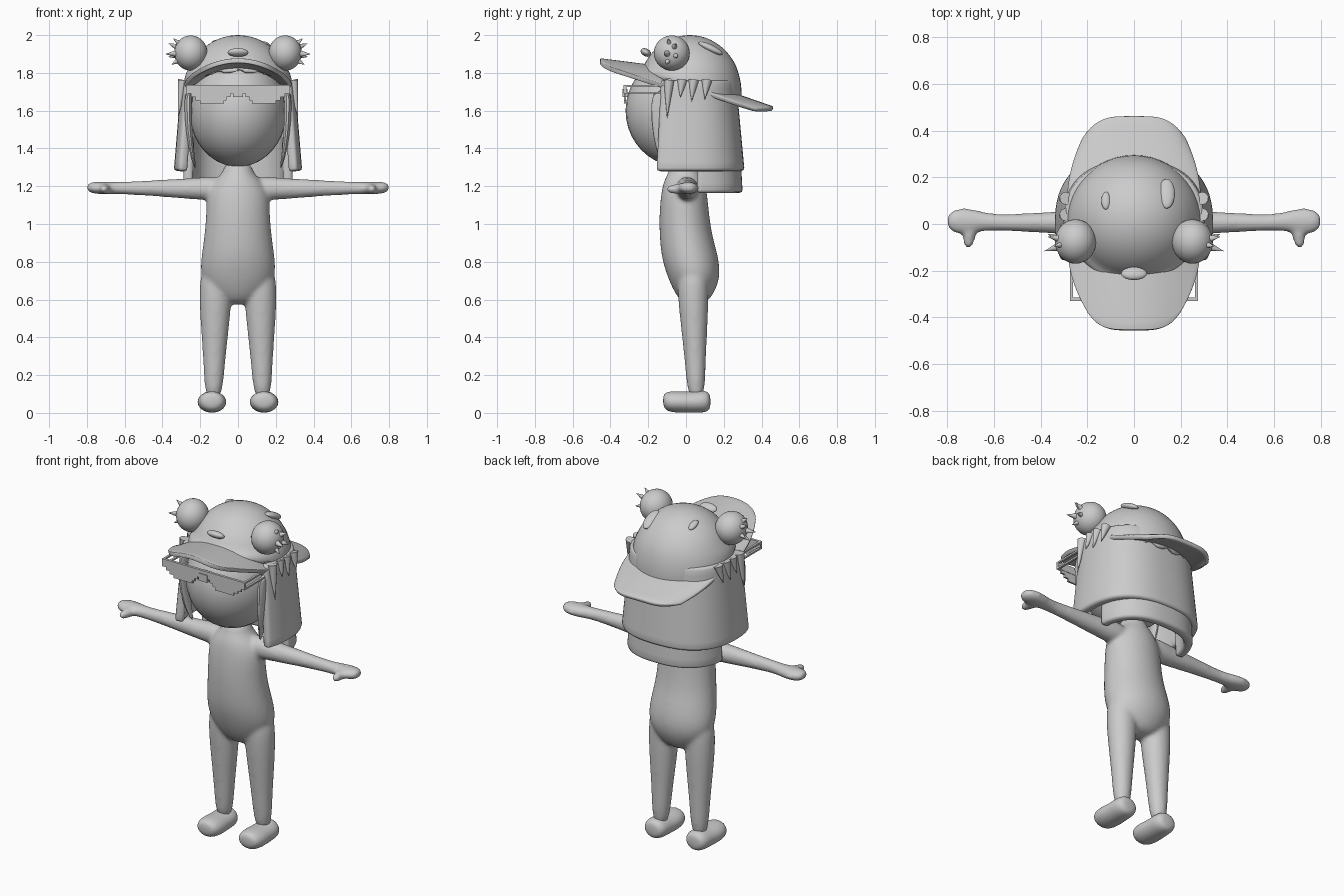
import bpy, bmesh, math
from mathutils import Vector

if "Cube" in bpy.data.objects:
    bpy.data.objects.remove(bpy.data.objects["Cube"], do_unlink=True)

GREY = (0.6, 0.6, 0.6, 1)
mat = bpy.data.materials.new("plain grey")
mat.use_nodes = True
mat.diffuse_color = GREY
mat.node_tree.nodes["Principled BSDF"].inputs["Base Color"].default_value = GREY


def finish(name, bm, smooth=True):
    bmesh.ops.recalc_face_normals(bm, faces=bm.faces)
    me = bpy.data.meshes.new(name)
    bm.to_mesh(me)
    bm.free()
    me.materials.append(mat)
    ob = bpy.data.objects.new(name, me)
    bpy.context.collection.objects.link(ob)
    if smooth:
        bpy.ops.object.select_all(action='DESELECT')
        ob.select_set(True)
        bpy.context.view_layer.objects.active = ob
        bpy.ops.object.shade_smooth_by_angle(angle=math.radians(50))
    return ob


def subsurf(ob, levels=2):
    m = ob.modifiers.new("subsurf", 'SUBSURF')
    m.levels = m.render_levels = levels


def loft(bm, rings, axis, sides=16):
    """Closed tube through rings of (centre, first radius, second radius) across an axis."""
    i, j = {'x': (1, 2), 'y': (0, 2), 'z': (0, 1)}[axis]
    prev = first = None
    for centre, ra, rb in rings:
        loop = []
        for k in range(sides):
            a = math.tau * k / sides
            p = Vector(centre)
            p[i] += ra * math.cos(a)
            p[j] += rb * math.sin(a)
            loop.append(bm.verts.new(p))
        if prev:
            for k in range(sides):
                n = (k + 1) % sides
                bm.faces.new((prev[k], prev[n], loop[n], loop[k]))
        first = first or loop
        prev = loop
    bm.faces.new(first)
    bm.faces.new(prev)


def ellipsoid(name, centre, radii, turn=0):
    bm = bmesh.new()
    bmesh.ops.create_uvsphere(bm, u_segments=32, v_segments=20, radius=1)
    ob = finish(name, bm)
    ob.location, ob.scale, ob.rotation_euler = centre, radii, (turn, 0, 0)
    return ob


def sheet(name, point, nu, nv, thick):
    """Grid surface from point(u, v), u and v in 0..1, given thickness."""
    bm = bmesh.new()
    g = [[bm.verts.new(point(u / nu, v / nv)) for u in range(nu + 1)] for v in range(nv + 1)]
    for v in range(nv):
        for u in range(nu):
            bm.faces.new((g[v][u], g[v][u + 1], g[v + 1][u + 1], g[v + 1][u]))
    ob = finish(name, bm)
    m = ob.modifiers.new("thickness", 'SOLIDIFY')
    m.thickness, m.offset = thick, 0
    b = ob.modifiers.new("soft edge", 'BEVEL')
    b.width, b.segments, b.angle_limit = thick * 0.3, 2, math.radians(50)
    return ob


def boxes(name, items):
    bm = bmesh.new()
    for lo, hi in items:
        vs = bmesh.ops.create_cube(bm, size=1)["verts"]
        for v in vs:
            v.co = [l + (c + 0.5) * (h - l) for c, l, h in zip(v.co, lo, hi)]
    return finish(name, bm, False)


def spike(name, base, tip, radius):
    base, tip = Vector(base), Vector(tip)
    bm = bmesh.new()
    bmesh.ops.create_cone(bm, cap_ends=True, segments=10, radius1=radius, radius2=0.001, depth=(tip - base).length)
    ob = finish(name, bm)
    ob.location = (base + tip) / 2
    ob.rotation_mode = 'QUATERNION'
    ob.rotation_quaternion = (tip - base).to_track_quat('Z', 'Y')
    return ob


# Body: torso, legs and arms blended into one skin
bm = bmesh.new()
torso = [(1.33, .075, -.01, .07), (1.27, .08, -.01, .085), (1.23, .13, -.01, .11), (1.16, .17, -.01, .125),
         (1.05, .172, -.01, .135), (.93, .182, 0, .143), (.82, .2, .022, .155), (.72, .205, .042, .143),
         (.64, .16, .045, .11), (.57, .08, .045, .06)]
loft(bm, [((0, y, z), rx, ry) for z, rx, y, ry in torso], 'z')
leg = [(.78, .1, .09, .08), (.68, .118, .088, .085), (.56, .12, .085, .08), (.4, .123, .071, .067),
       (.25, .126, .057, .055), (.06, .13, .046, .045)]
arm = [(.08, 1.19, .07, .07), (.2, 1.187, .056, .06), (.32, 1.188, .05, .052), (.46, 1.19, .04, .042),
       (.6, 1.19, .035, .034), (.66, 1.19, .045, .034), (.72, 1.19, .06, .034), (.77, 1.192, .053, .032),
       (.802, 1.194, .03, .02)]
for s in (-1, 1):
    loft(bm, [((s * x, .04 if z > .7 else .045 + (.4 - z) * .03, z), rx, ry) for z, x, rx, ry in leg], 'z')
    loft(bm, [((s * x, .012 if x > .62 else .006, z), ry, rz) for x, z, ry, rz in arm], 'x')
    loft(bm, [((s * (.71 - .1 * (y + .1)), y, 1.185), r, r) for y, r in ((0, .035), (-.05, .028), (-.085, .023), (-.105, .012))], 'y')
body = finish("body", bm)
subsurf(body)
m = body.modifiers.new("blend", 'REMESH')
m.mode, m.voxel_size, m.use_smooth_shade = 'VOXEL', 0.011, True
m = body.modifiers.new("relax", 'SMOOTH')
m.factor, m.iterations = 0.5, 8

# Shoes
for s, side in ((1, "left"), (-1, "right")):
    bm = bmesh.new()
    shoe = [(-.122, .04, .065, .03), (-.1, .07, .06, .055), (-.04, .08, .058, .058), (.02, .073, .056, .056),
            (.08, .073, .06, .06), (.115, .062, .06, .055), (.13, .035, .06, .03)]
    loft(bm, [((s * .138, y, z), rx, rz) for y, rx, z, rz in shoe], 'y')
    subsurf(finish(side + "_shoe", bm))

# Head and cap crown
ellipsoid("head", (0, -.03, 1.6), (.258, .29, .297))
bm = bmesh.new()
bmesh.ops.create_uvsphere(bm, u_segments=48, v_segments=32, radius=1)
bmesh.ops.delete(bm, geom=[v for v in bm.verts if v.co.z < -.12], context='VERTS')
for v in bm.verts:
    # the crown is higher in front and dips behind, with a wavy hem
    low = max(0, .45 - v.co.z)
    wave = .03 * math.cos(16 * math.atan2(v.co.y, v.co.x)) if v.co.z < 0 else 0
    v.co = (v.co.x * .285, v.co.y * .275 + .02, 1.7 + v.co.z * .3 + low * (.1 - .15 * v.co.y) + wave * .4)
crown = finish("cap_crown", bm)
m = crown.modifiers.new("thickness", 'SOLIDIFY')
m.thickness = .02


# Cap brims
def front_brim(u, v):
    s = u * 2 - 1
    return (s * (.28 - .07 * v * v), -.1 - v * .355 * (1 - .28 * s ** 4), 1.82 + .045 * v - s * s * (.1 - .04 * v))


def back_brim(u, v):
    s = u * 2 - 1
    return (s * (.285 - .07 * v * v), .1 + v * .36 * (1 - .28 * s ** 4), 1.735 - .125 * v - s * s * (.04 - .03 * v))


sheet("front_brim", front_brim, 24, 10, .025)
sheet("back_brim", back_brim, 24, 10, .025)


# Hair curtains wrapping the back and sides
def curtain(z_top, z_low, top, low, y_mid, forward):
    def point(u, v):
        a = -forward + u * (math.pi + 2 * forward)
        rx, ry = (t + (l - t) * v for t, l in zip(top, low))
        c, s = math.cos(a), math.sin(a)
        return (rx * math.copysign(abs(c) ** .8, c), y_mid + ry * math.copysign(abs(s) ** .8, s),
                z_top + (z_low - z_top) * v)
    return point


sheet("outer_hair", curtain(1.76, 1.28, (.275, .24), (.315, .285), 0, math.radians(27)), 40, 10, .05)
sheet("under_hair", curtain(1.6, 1.165, (.255, .22), (.268, .245), .03, math.radians(-4)), 40, 8, .05)

# Locks beside the face and drips over the sides
for s, side in ((1, "left"), (-1, "right")):
    bm = bmesh.new()
    lock = [(1.72, .262, -.13, .025, .06), (1.55, .265, -.14, .02, .05), (1.4, .25, -.13, .015, .035), (1.29, .225, -.11, .006, .01)]
    loft(bm, [((s * x, y, z), rx, ry) for z, x, y, rx, ry in lock], 'z', 10)
    subsurf(finish(side + "_face_lock", bm), 1)
    for i, (y, z) in enumerate(((-.1, 1.56), (-.03, 1.67), (.03, 1.65), (.1, 1.66))):
        spike(f"{side}_drip_{i}", (s * .292, y + .01, 1.76), (s * .318, y, z), .028)

    # Cap eyes with lashes
    eye = Vector((s * .25, -.075, 1.905))
    ellipsoid(side + "_cap_eye", eye, (.088, .095, .093))
    for i, (dx, dy, dz) in enumerate(((.115, .02, .05), (.13, -.04, -.005), (.1, -.03, -.06), (.115, .03, -.02), (.09, -.02, .075))):
        d = Vector((s * dx, dy, dz))
        spike(f"{side}_lash_{i}", eye + d * .6, eye + d * 1.02, .018)

# Snout patch and crown bumps
ellipsoid("cap_snout", (0, -.212, 1.908), (.055, .03, .02), -.5)
ellipsoid("crown_bump_left", (.14, .13, 1.93), (.035, .07, .02), -.45)
ellipsoid("crown_bump_right", (-.12, .1, 1.955), (.02, .04, .015), -.35)

# Stepped glasses
parts = [((-.275, -.33, 1.69), (.275, -.315, 1.735)), ((-.027, -.335, 1.672), (.027, -.31, 1.715))]
for s in (-1, 1):
    for x0, x1, z in ((.04, .25, 1.672), (.06, .225, 1.655), (.075, .2, 1.638)):
        lo, hi = sorted((s * x0, s * x1))
        parts.append(((lo, -.328, z), (hi, -.317, 1.7)))
    lo, hi = sorted((s * .262, s * .275))
    parts += [((lo, -.33, z), (hi, -.04, z + .01)) for z in (1.725, 1.69)]
boxes("glasses", parts)
